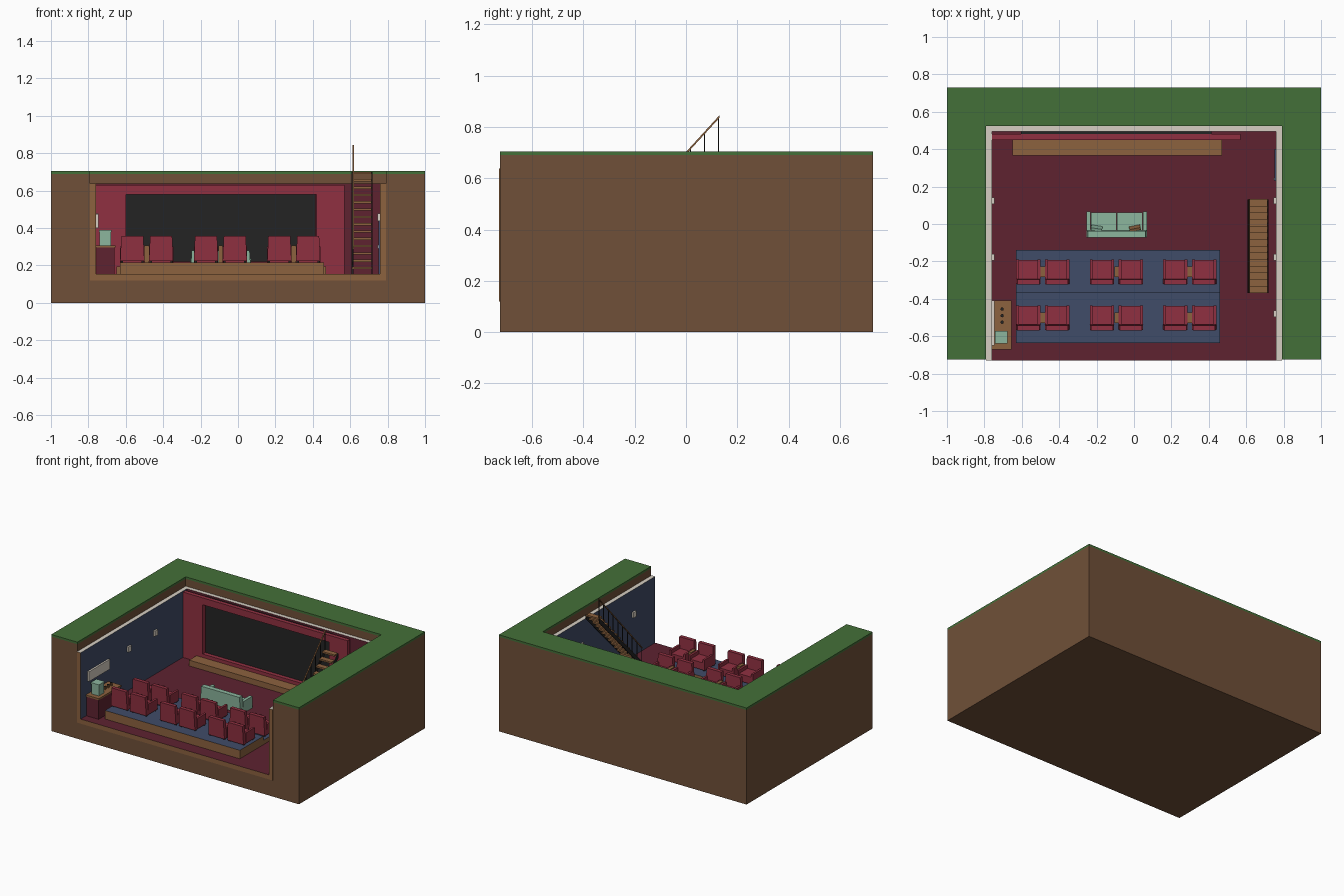
import bpy, bmesh, math
from mathutils import Matrix, Vector

if "Cube" in bpy.data.objects:
    bpy.data.objects.remove(bpy.data.objects["Cube"])

MATS = {}
def colour(name, r, g, b):
    m = bpy.data.materials.new(name)
    lin = [(c / 255 / 12.92) if c < 10 else ((c / 255 + 0.055) / 1.055) ** 2.4 for c in (r, g, b)]
    m.diffuse_color = (*lin, 1)
    m.use_nodes = True
    m.node_tree.nodes["Principled BSDF"].inputs["Base Color"].default_value = m.diffuse_color
    MATS[name] = m

for c in [("earth", 112, 80, 56), ("grass", 68, 112, 56), ("wood", 140, 98, 62),
          ("carpet", 94, 34, 48), ("red", 144, 48, 65), ("blue", 64, 76, 104),
          ("black", 36, 36, 36), ("mint", 140, 182, 158), ("white", 214, 206, 194)]:
    colour(*c)
NAMES = list(MATS)

def finish(name, bm):
    me = bpy.data.meshes.new(name)
    bmesh.ops.recalc_face_normals(bm, faces=bm.faces)
    bm.to_mesh(me)
    bm.free()
    for m in MATS.values():
        me.materials.append(m)
    ob = bpy.data.objects.new(name, me)
    bpy.context.collection.objects.link(ob)
    return ob

def add_box(bm, x, y, z, mat, faces=None, taper=0, lean=0, rot=None):
    """Box from ranges; faces maps an axis direction such as '+z' to a colour."""
    size = Vector((x[1] - x[0], y[1] - y[0], z[1] - z[0]))
    mid = Vector((sum(x) / 2, sum(y) / 2, sum(z) / 2))
    vs = bmesh.ops.create_cube(bm, size=1)["verts"]
    for f in {f for v in vs for f in v.link_faces}:
        n = f.normal if f.normal.length else f.calc_center_median()
        n = f.calc_center_median()
        i = max(range(3), key=lambda k: abs(n[k]))
        key = ("+" if n[i] > 0 else "-") + "xyz"[i]
        f.material_index = NAMES.index((faces or {}).get(key, mat))
    for v in vs:
        top = v.co.z > 0
        p = Vector([v.co[i] * size[i] for i in range(3)])
        if top:
            p.x -= math.copysign(taper, p.x)
            p.y += lean
        v.co = mid + (rot @ p if rot else p)

def build(name, *boxes):
    bm = bmesh.new()
    for b in boxes:
        args, kw = (b[:-1], b[-1]) if isinstance(b[-1], dict) else (b, {})
        add_box(bm, *args, **kw)
    return finish(name, bm)

def prism(name, pts, z0, z1, mat):
    bm = bmesh.new()
    f = bm.faces.new([bm.verts.new((px, py, z0)) for px, py in pts])
    up = bmesh.ops.extrude_face_region(bm, geom=[f])["geom"]
    bmesh.ops.translate(bm, vec=(0, 0, z1 - z0), verts=[g for g in up if isinstance(g, bmesh.types.BMVert)])
    for f in bm.faces:
        f.material_index = NAMES.index(mat)
    return finish(name, bm)

# Earth block with a pit open at the top and front, and grass around it
F, B, PX, PY = -0.725, 0.73, 0.79, 0.525
earth = build("earth_block", ((-1, 1), (F, B), (0, 0.69), "earth"))
cutter = build("pit_cutter", ((-PX, PX), (-1, PY), (0.12, 1), "earth"))
cutter.hide_render = cutter.hide_viewport = True
cutter.display_type = 'WIRE'
cut = earth.modifiers.new("pit", 'BOOLEAN')
cut.object, cut.operation, cut.solver = cutter, 'DIFFERENCE', 'EXACT'
prism("grass", [(-1, F), (-PX, F), (-PX, PY), (PX, PY), (PX, F), (1, F), (1, B), (-1, B)], 0.69, 0.705, "grass")

# Room shell: floor slab, walls with pale tops
W, FL, TOP = 0.76, 0.153, 0.637
build("floor", ((-PX, PX), (-0.73, PY), (0.12, FL), "wood", {"faces": {"+z": "carpet"}}))
build("left_wall", ((-PX, -W), (-0.73, PY), (FL, TOP), "wood", {"faces": {"+x": "blue", "+z": "white"}}))
build("right_wall", ((W, PX), (-0.73, PY), (FL, TOP), "wood", {"faces": {"-x": "blue", "+z": "white"}}))
build("back_wall", ((-W, W), (0.495, PY), (FL, TOP), "wood", {"faces": {"-y": "carpet", "+z": "white"}}))

# Red screen surround, screen and stage
cy = (0.45, 0.48)
build("screen_surround",
      ((-W, -0.6), cy, (FL, 0.63), "red"), ((0.42, 0.57), cy, (FL, 0.63), "red"),
      ((-0.6, 0.42), cy, (0.58, 0.63), "red"), ((-0.6, 0.42), cy, (FL, 0.22), "red"))
build("screen", ((-0.605, 0.415), (0.48, 0.495), (0.2, 0.625), "black"))
build("stage", ((-0.65, 0.47), (0.365, 0.45), (FL, 0.195), "wood"))

# Two seating tiers
Z1, Z2 = 0.185, 0.215
blue_top = {"faces": {"+z": "blue"}}
build("front_tier", ((-0.63, 0.46), (-0.365, -0.14), (FL, Z1), "wood", blue_top))
build("rear_tier", ((-0.63, 0.46), (-0.635, -0.365), (FL, Z2), "wood", blue_top))

# Armchairs in pairs with a small table between them
def armchair(x, y, z):
    w = 0.065
    build("armchair",
          ((x - w, x + w), (y - 0.065, y - 0.038), (z + 0.008, z + 0.142), "red", {"taper": 0.006, "lean": -0.004}),
          ((x - 0.05, x + 0.05), (y - 0.038, y + 0.062), (z + 0.008, z + 0.06), "red"),
          ((x - w, x - 0.05), (y - 0.038, y + 0.065), (z + 0.008, z + 0.085), "red"),
          ((x + 0.05, x + w), (y - 0.038, y + 0.065), (z + 0.008, z + 0.085), "red"),
          *[((x + sx * 0.055 - 0.006, x + sx * 0.055 + 0.006), (y + sy * 0.05 - 0.006, y + sy * 0.05 + 0.006),
             (z, z + 0.008), "black") for sx in (-1, 1) for sy in (-1, 1)])

for y, z in ((-0.255, Z1), (-0.5, Z2)):
    for x in (-0.488, -0.094, 0.298):
        armchair(x - 0.077, y, z)
        armchair(x + 0.077, y, z)
        build("side_table", ((x - 0.011, x + 0.011), (y - 0.028, y + 0.028), (z, z + 0.092), "wood"))

# Sofa facing the screen, with loose cushions
build("sofa",
      ((-0.255, 0.07), (-0.07, -0.035), (FL + 0.01, 0.28), "mint", {"taper": 0.008, "lean": -0.003}),
      ((-0.23, -0.094), (-0.035, 0.062), (FL + 0.01, 0.212), "mint"),
      ((-0.091, 0.045), (-0.035, 0.062), (FL + 0.01, 0.212), "mint"),
      ((-0.255, -0.232), (-0.035, 0.067), (FL, 0.238), "mint"),
      ((0.047, 0.07), (-0.035, 0.067), (FL, 0.238), "mint"))
for name, x, mat, a in (("plain_cushion", -0.2, "mint", -0.15), ("brown_cushion", 0.005, "wood", 0.2)):
    build(name, ((x - 0.03, x + 0.03), (-0.03, -0.016), (0.212, 0.258), mat,
                 {"rot": Matrix.Rotation(a, 3, 'Z') @ Matrix.Rotation(0.35, 3, 'X')}))

# Snack counter with a machine and three cups
build("counter", ((-0.757, -0.66), (-0.665, -0.415), (FL, 0.295), "carpet"),
      ((-0.76, -0.655), (-0.67, -0.41), (0.295, 0.307), "wood"))
build("snack_machine", ((-0.74, -0.68), (-0.635, -0.575), (0.307, 0.385), "mint"),
      ((-0.743, -0.677), (-0.638, -0.572), (0.38, 0.39), "mint"))
for y in (-0.455, -0.49, -0.525):
    bm = bmesh.new()
    bmesh.ops.create_cone(bm, cap_ends=True, segments=10, radius1=0.007, radius2=0.009, depth=0.022,
                          matrix=Matrix.Translation((-0.705, y, 0.318)))
    for f in bm.faces:
        f.material_index = NAMES.index("black" if f.normal.z > 0.9 else "wood")
    finish("cup", bm)

# Wall fittings: menu board, lamps and door
build("menu_board", ((-W, -0.747), (-0.65, -0.41), (0.4, 0.472), "white"))
for s in (-1, 1):
    for y in (-0.48, -0.177, 0.125):
        if s < 0 and y == -0.48:
            continue
        build("wall_lamp", (sorted((s * W, s * 0.747)), (y - 0.017, y + 0.017), (0.438, 0.478), "white"))
build("door", ((0.751, W), (0.23, 0.4), (FL, 0.47), "blue"),
      ((0.746, 0.751), (0.235, 0.245), (0.29, 0.31), "white"))

# Open staircase with stringers, and a railing on the room side
N, y0, y1, z1 = 14, -0.37, 0.13, 0.7
run, rise = (y1 - y0) / N, (z1 - FL) / N
build("stair_treads", *[((0.613, 0.713), (y0 + i * run, y0 + (i + 1) * run + 0.004),
                         (FL + (i + 1) * rise - 0.012, FL + (i + 1) * rise), "wood") for i in range(N)])

def slope_bar(name, x, mat, za, zb, depth, ya=y0, yb=y1):
    bm = bmesh.new()
    f = bm.faces.new([bm.verts.new((x[0], y, z)) for y, z in
                      ((ya, za), (ya, za + depth), (yb, zb + depth), (yb, zb))])
    up = bmesh.ops.extrude_face_region(bm, geom=[f])["geom"]
    bmesh.ops.translate(bm, vec=(x[1] - x[0], 0, 0), verts=[g for g in up if isinstance(g, bmesh.types.BMVert)])
    for f in bm.faces:
        f.material_index = NAMES.index(mat)
    finish(name, bm)

for x in ((0.607, 0.613), (0.713, 0.719)):
    slope_bar("stair_stringer", x, "black", FL, z1 - 0.035, 0.035)
slope_bar("handrail", (0.611, 0.619), "wood", FL + 0.135, 0.835, 0.01)
posts = []
for i in range(10):
    t = i / 9
    y, z = y0 + 0.003 + t * (y1 - y0 - 0.006), FL + t * (z1 - FL)
    posts.append(((0.613, 0.617), (y - 0.002, y + 0.002), (z - 0.02, z + 0.138), "black"))
build("rail_posts", *posts)
